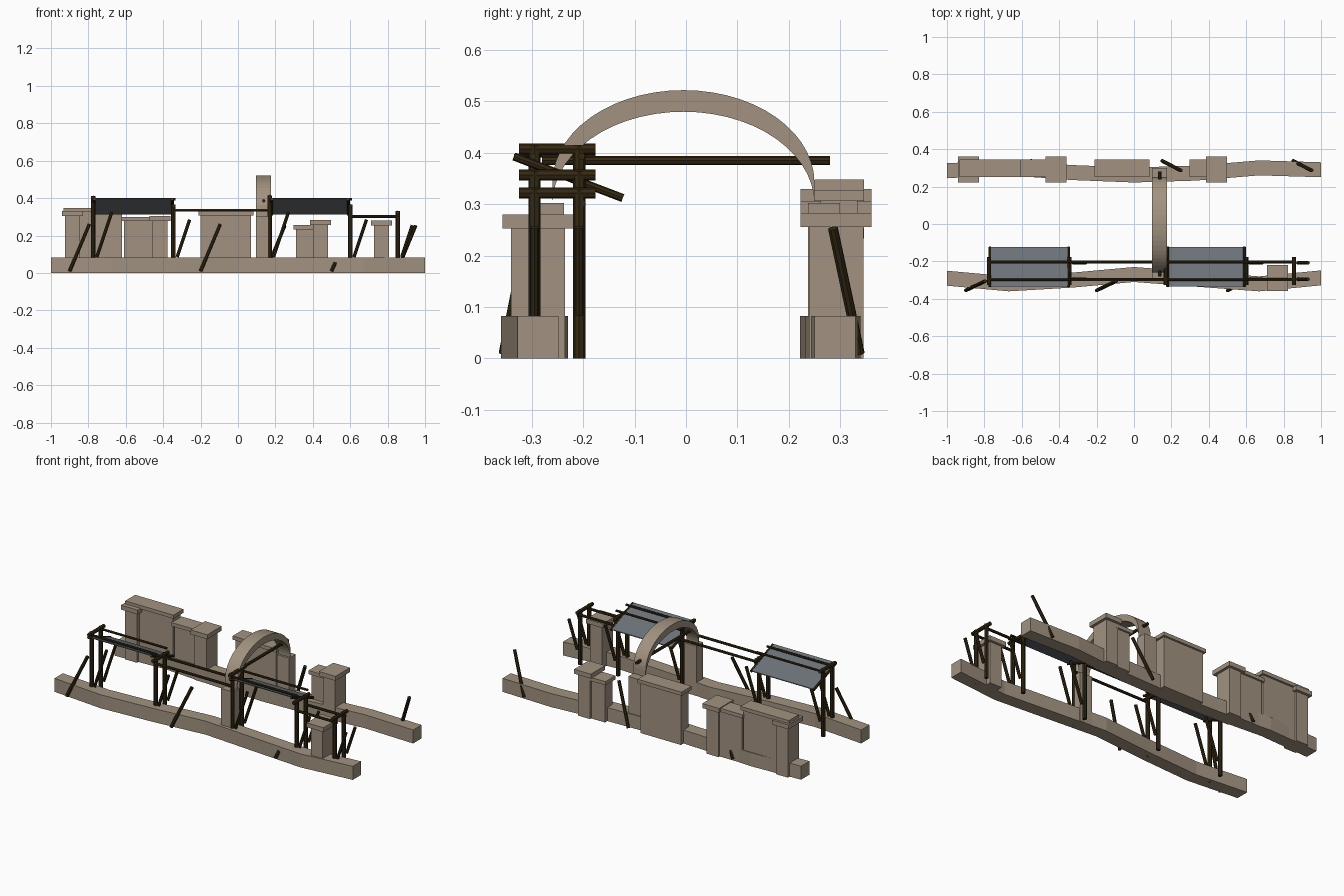
import bpy, math
from mathutils import Vector

if "Cube" in bpy.data.objects:
    bpy.data.objects.remove(bpy.data.objects["Cube"])


def mat(name, c):
    m = bpy.data.materials.new(name)
    m.diffuse_color = (*c, 1)
    m.use_nodes = True
    m.node_tree.nodes["Principled BSDF"].inputs["Base Color"].default_value = m.diffuse_color
    return m


STONE = mat("weathered stone", (0.36, 0.29, 0.22))
WOOD = mat("dark timber", (0.035, 0.022, 0.007))
SLATE = mat("slate cloth", (0.15, 0.17, 0.19))


def mesh(name, verts, faces, m):
    d = bpy.data.meshes.new(name)
    d.from_pydata(verts, [], faces)
    d.materials.append(m)
    o = bpy.data.objects.new(name, d)
    bpy.context.collection.objects.link(o)
    return o


def box(name, x, y, z, m=STONE):
    v = [(a, b, c) for a in x for b in y for c in z]
    return mesh(name, v, [(0, 1, 3, 2), (4, 6, 7, 5), (0, 4, 5, 1),
                          (2, 3, 7, 6), (0, 2, 6, 4), (1, 5, 7, 3)], m)


def sweep(name, sections, m):
    # joins a row of four-cornered sections into a closed solid
    v = [p for s in sections for p in s]
    n = len(sections)
    f = [(4 * i + j, 4 * i + (j + 1) % 4, 4 * i + 4 + (j + 1) % 4, 4 * i + 4 + j)
         for i in range(n - 1) for j in range(4)]
    f += [(3, 2, 1, 0), tuple(range(4 * n - 4, 4 * n))]
    return mesh(name, v, f, m)


def pole(name, a, b, r=0.011):
    a, b = Vector(a), Vector(b)
    bpy.ops.mesh.primitive_cylinder_add(vertices=8, radius=r, depth=(b - a).length,
                                        location=(a + b) / 2)
    o = bpy.context.object
    o.name = name
    o.rotation_euler = (b - a).to_track_quat('Z', 'Y').to_euler()
    o.data.materials.append(WOOD)


def capped(name, x, y, top, cap, over):
    # stone block with an overhanging cap
    box(name, x, y, (0, top - cap))
    box(name + "_cap", (x[0] - over, x[1] + over), (y[0] - over, y[1] + over),
        (top - cap, top))


# Low winding foundation walls
XS = (-1, -0.67, -0.33, 0, 0.33, 0.67, 1)
for name, ys in (("front_foundation", (-.29, -.32, -.30, -.27, -.295, -.32, -.288)),
                 ("back_foundation", (.285, .30, .275, .262, .272, .30, .29))):
    sweep(name, [[(x, y - .04, 0), (x, y + .04, 0), (x, y + .04, .082), (x, y - .04, .082)]
                 for x, y in zip(XS, ys)], STONE)

# Ruined wall panels and piers
for x0, x1, top in ((-.92, -.62, .348), (-.61, -.45, .30), (-.20, .07, .328), (.31, .40, .255)):
    capped("wall_panel", (x0, x1), (.262, .334), top, .022, .012)
for x, y, top in ((-.885, .292, .33), (-.418, .292, .305), (.442, .292, .283), (.767, -.288, .28)):
    capped("pier", (x - .04, x + .04), (y - .053, y + .053), top, .027, .016)

# Arch spanning the street, on two slim piers
N = 28
arch = []
for i in range(N + 1):
    t = math.pi * i / N
    y, z = -.005 - .255 * math.cos(t), .30 + .18 * math.sin(t)
    arch.append([(.095, y, z), (.177, y, z), (.177, y, z + .042), (.095, y, z + .042)])
sweep("arch", arch, STONE)
for y in ((-.30, -.237), (.237, .30)):
    box("arch_pier", (.095, .177), y, (0, .302))
pole("arch_tie_beam", (.138, -.28, .385), (.138, .28, .385), .009)

# Timber frames with their diagonal braces
for x, top, brace in ((-.775, .41, .325), (-.345, .365, .285), (.17, .415, .325),
                      (.60, .365, .285), (.855, .33, .255)):
    for y in (-.295, -.208):
        pole("frame_post", (x, y, 0), (x, y, top), .012)
        pole("frame_brace", (x + .02, y, .085), (x + .02 + (brace - .085) / 3, y, brace), .009)
    pole("frame_crossbar", (x, -.325, top - .008), (x, -.176, top - .008), .011)

# Long rails
for y in (-.298, -.203):
    pole("rail", (-.345, y, .335), (.17, y, .335), .008)
    pole("rail", (.60, y, .302), (.865, y, .302), .008)
    for x0, x1 in ((-.785, -.335), (.16, .61)):
        pole("roof_rail", (x0, y, .393), (x1, y, .393), .007)

# Slanted awnings with edge battens
for x0, x1 in ((-.77, -.35), (.18, .59)):
    hi, lo = (-.335, .393), (-.123, .312)
    sweep("awning", [[(x, hi[0], hi[1]), (x, lo[0], lo[1]), (x, lo[0], lo[1] + .005),
                      (x, hi[0], hi[1] + .005)] for x in (x0, x1)], SLATE)
    for x in (x0, x1):
        pole("awning_batten", (x, *hi), (x, *lo), .008)

# Leaning props against the walls
for x in (-.90, -.20):
    pole("front_prop", (x, -.355, .01), (x + .105, -.305, .26), .01)
for x in (.15, .85):
    pole("back_prop", (x, .338, .01), (x + .10, .286, .253), .01)
pole("front_prop_stub", (.50, -.355, .01), (.52, -.345, .055), .01)
pole("back_prop_stub", (-.55, .338, .01), (-.53, .328, .055), .01)
